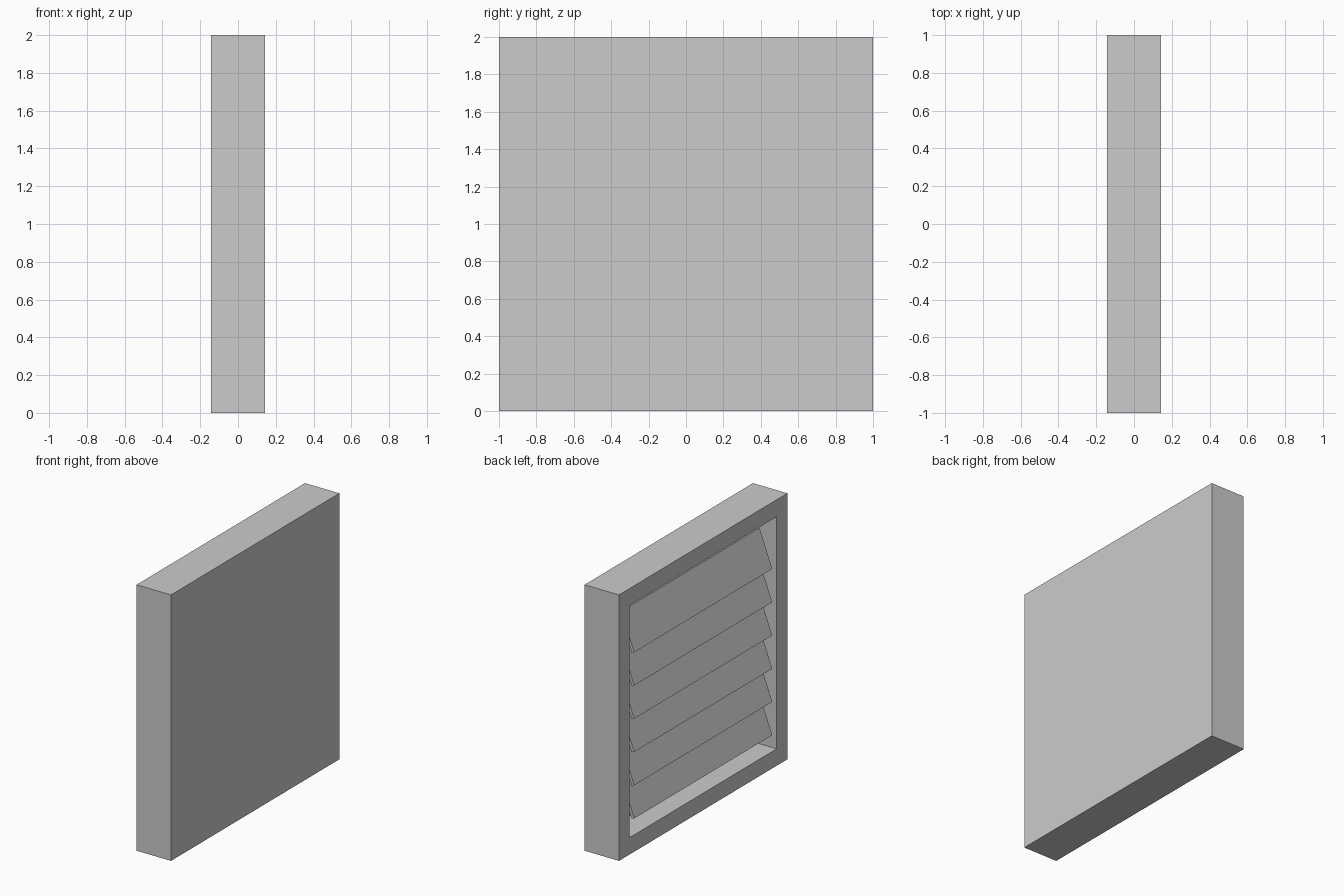
import bpy
import bmesh
from mathutils import Vector

cube = bpy.data.objects.get("Cube")
if cube:
    bpy.data.objects.remove(cube, do_unlink=True)

DEPTH, SIZE, BORDER = 0.286, 2.0, 0.18
FRONT = -DEPTH / 2
RECESS = 0.2
INNER = SIZE / 2 - BORDER

grey = bpy.data.materials.new("light_grey")
grey.use_nodes = True
grey.diffuse_color = (0.6, 0.6, 0.6, 1)
grey.node_tree.nodes["Principled BSDF"].inputs["Base Color"].default_value = (0.6, 0.6, 0.6, 1)


def add_object(name, bm):
    bmesh.ops.recalc_face_normals(bm, faces=bm.faces)
    mesh = bpy.data.meshes.new(name)
    bm.to_mesh(mesh)
    bm.free()
    mesh.materials.append(grey)
    obj = bpy.data.objects.new(name, mesh)
    bpy.context.collection.objects.link(obj)
    return obj


# Housing: a box whose louvred side is inset and pushed in
bm = bmesh.new()
bmesh.ops.create_cube(bm, size=1)
for v in bm.verts:
    v.co = Vector((v.co.x * DEPTH, v.co.y * SIZE, (v.co.z + 0.5) * SIZE))
bm.normal_update()
side = min(bm.faces, key=lambda f: f.calc_center_median().x)
bmesh.ops.inset_region(bm, faces=[side], thickness=BORDER)
pushed = bmesh.ops.extrude_face_region(bm, geom=[side])
bmesh.ops.translate(bm, vec=(RECESS, 0, 0),
                    verts=[g for g in pushed["geom"] if isinstance(g, bmesh.types.BMVert)])
if side.is_valid:
    bmesh.ops.delete(bm, geom=[side], context='FACES')
add_object("housing", bm)

# Slats: a slanted cross-section swept across the opening
SLAT_PROFILE = [(0, 0), (0.105, 0.28), (0.125, 0.273), (0.02, -0.007)]
for i in range(6):
    bm = bmesh.new()
    base = 0.25 + i * 0.25
    verts = [bm.verts.new((FRONT + x, -INNER, base + z)) for x, z in SLAT_PROFILE]
    face = bm.faces.new(verts)
    swept = bmesh.ops.extrude_face_region(bm, geom=[face])
    bmesh.ops.translate(bm, vec=(0, 2 * INNER, 0),
                        verts=[g for g in swept["geom"] if isinstance(g, bmesh.types.BMVert)])
    add_object(f"slat_{i + 1}", bm)
